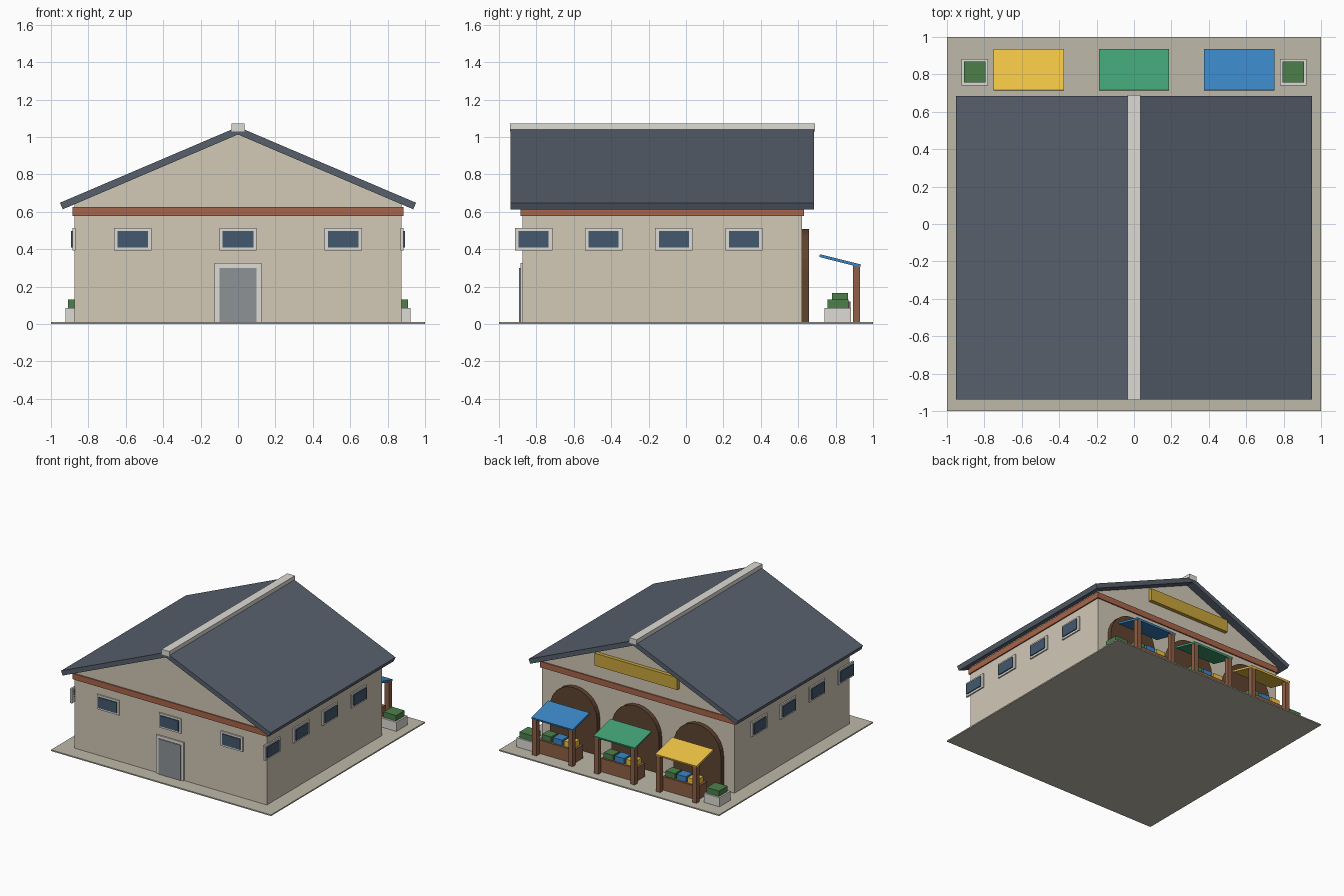
import bpy, bmesh, math
from mathutils import Matrix

if "Cube" in bpy.data.objects:
    bpy.data.objects.remove(bpy.data.objects["Cube"])

MATS = {}


def mat(name, hexcol):
    def lin(c):
        c /= 255
        return c / 12.92 if c < 0.04045 else ((c + 0.055) / 1.055) ** 2.4
    m = bpy.data.materials.new(name)
    m.diffuse_color = (*[lin(int(hexcol[i:i + 2], 16)) for i in (0, 2, 4)], 1)
    m.use_nodes = True
    m.node_tree.nodes["Principled BSDF"].inputs["Base Color"].default_value = m.diffuse_color
    MATS[name] = m


for n, h in dict(plaster="d2c8b6", slate="57606c", brick="a9654a", trim="dddbd4", glass="43586e",
                 steel="8d9296", paving="bdb8a9", darkwood="5f4330", wood="8f6045", gold="c9a53c",
                 yellow="efc444", green="41a275", blue="3a86c4", leaf="4c804a").items():
    mat(n, h)


def finish(name, bm, material):
    bmesh.ops.recalc_face_normals(bm, faces=bm.faces)
    me = bpy.data.meshes.new(name)
    bm.to_mesh(me)
    bm.free()
    ob = bpy.data.objects.new(name, me)
    me.materials.append(MATS[material])
    bpy.context.collection.objects.link(ob)
    return ob


def box(name, x0, x1, y0, y1, z0, z1, material):
    bm = bmesh.new()
    m = Matrix.Translation(((x0 + x1) / 2, (y0 + y1) / 2, (z0 + z1) / 2))
    bmesh.ops.create_cube(bm, size=1, matrix=m @ Matrix.Diagonal((x1 - x0, y1 - y0, z1 - z0, 1)))
    return finish(name, bm, material)


def prism(name, pts, a, b, material, axis="y"):
    """Extrude a flat outline from a to b along y (points are x,z) or x (points are y,z)."""
    bm = bmesh.new()
    put = (lambda p, t: (p[0], t, p[1])) if axis == "y" else (lambda p, t: (t, p[0], p[1]))
    f = bm.faces.new([bm.verts.new(put(p, a)) for p in pts])
    ext = bmesh.ops.extrude_face_region(bm, geom=[f])["geom"]
    d = (0, b - a, 0) if axis == "y" else (b - a, 0, 0)
    bmesh.ops.translate(bm, vec=d, verts=[v for v in ext if isinstance(v, bmesh.types.BMVert)])
    return finish(name, bm, material)


# Ground slab, gabled hall, brick band
box("paved_base", -1, 1, -1, 1, 0, 0.01, "paving")
prism("hall_walls", [(-0.875, 0.01), (0.875, 0.01), (0.875, 0.64), (0, 1.013), (-0.875, 0.64)],
      -0.875, 0.62, "plaster")
box("brick_band", -0.885, 0.885, -0.885, 0.63, 0.577, 0.625, "brick")

# Roof slopes and ridge cap
for side, s in (("left", -1), ("right", 1)):
    prism("roof_" + side, [(0, 1.013), (0, 1.054), (s * 0.952, 0.648), (s * 0.937, 0.613)],
          -0.938, 0.685, "slate")
box("ridge_cap", -0.035, 0.035, -0.942, 0.69, 1.03, 1.072, "trim")

# Front windows and door
BAYS = (-0.5625, 0, 0.5625)
for x in BAYS:
    box("front_window_frame", x - 0.1, x + 0.1, -0.886, -0.87, 0.392, 0.512, "trim")
    box("front_window_glass", x - 0.082, x + 0.082, -0.894, -0.87, 0.408, 0.496, "glass")
box("door_frame", -0.125, 0.125, -0.885, -0.87, 0.01, 0.325, "trim")
box("door_panel", -0.1, 0.1, -0.892, -0.87, 0.01, 0.3, "steel")

# Side windows
for s in (-1, 1):
    for y in (-0.815, -0.44, -0.065, 0.31):
        box("side_window_frame", s * 0.87, s * 0.886, y - 0.1, y + 0.1, 0.392, 0.512, "trim")
        box("side_window_glass", s * 0.87, s * 0.894, y - 0.08, y + 0.08, 0.408, 0.496, "glass")

# Rear sign board
box("sign_board", -0.375, 0.375, 0.615, 0.65, 0.735, 0.837, "gold")

# Rear arches, each with a market stall in front
for x, colour in zip(BAYS, ("yellow", "green", "blue")):
    r, cz = 0.215, 0.293
    arc = [(x + r * math.cos(math.pi * i / 12), cz + r * math.sin(math.pi * i / 12)) for i in range(13)]
    prism("arched_door", [(x + r, 0.01)] + arc + [(x - r, 0.01)], 0.615, 0.658, "darkwood")
    prism("stall_canopy", [(0.713, 0.358), (0.716, 0.373), (0.935, 0.318), (0.931, 0.303)],
          x - 0.1875, x + 0.1875, colour, "x")
    for s in (-1, 1):
        box("stall_post", x + s * 0.165 - 0.019, x + s * 0.165 + 0.019, 0.892, 0.93, 0.01, 0.317, "wood")
    box("stall_counter", x - 0.16, x + 0.16, 0.76, 0.88, 0.01, 0.12, "wood")
    for dx, goods in ((0.1, "leaf"), (0, "blue"), (-0.1, "yellow")):
        box("produce_crate", x + dx - 0.042, x + dx + 0.042, 0.78, 0.865, 0.12, 0.165, goods)

# Planters
for s in (-1, 1):
    box("planter", s * 0.78, s * 0.922, 0.74, 0.882, 0.01, 0.085, "trim")
    box("planter_shrub", s * 0.794, s * 0.908, 0.756, 0.868, 0.06, 0.13, "leaf")
